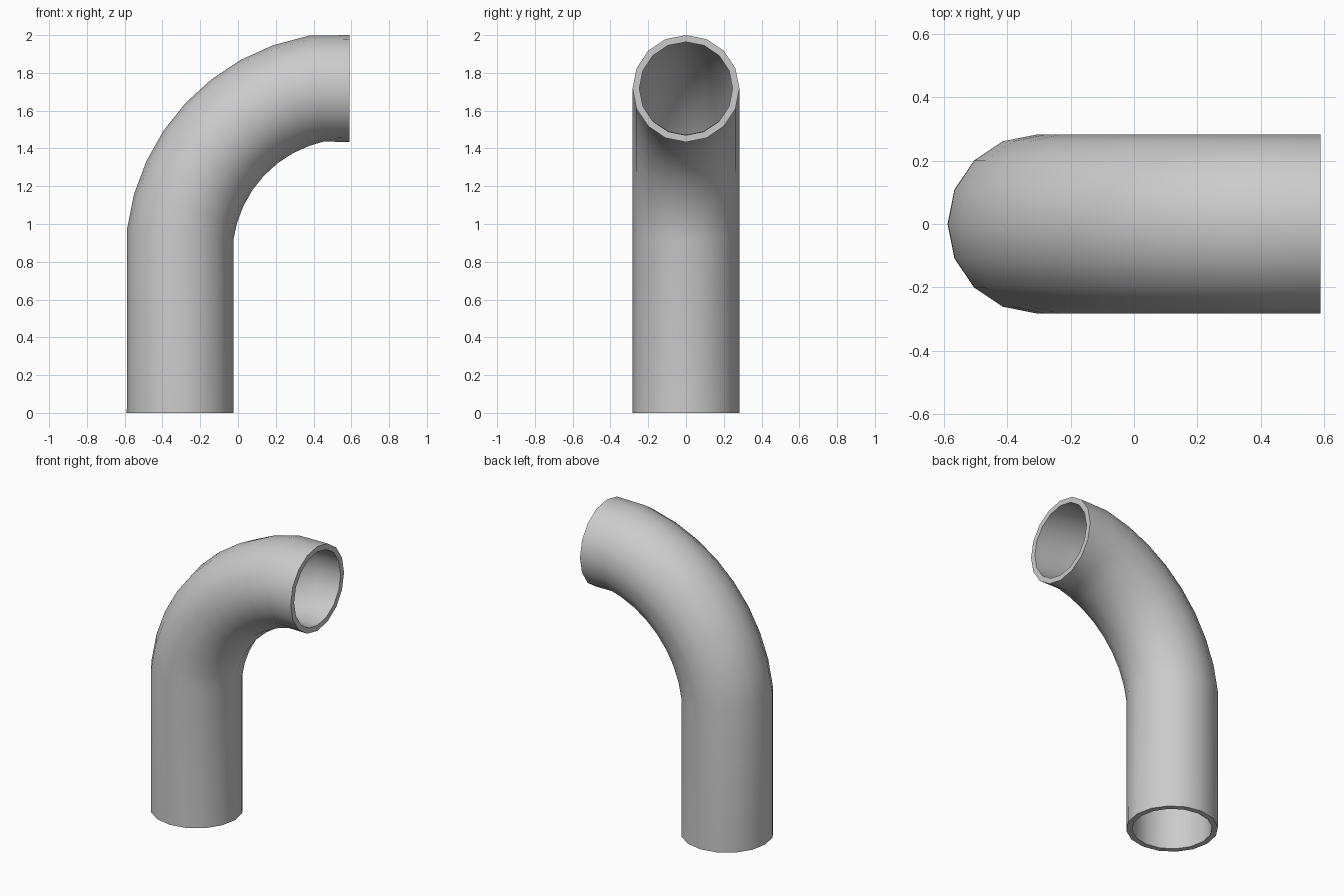
import bpy, bmesh
from math import sin, cos, pi, radians
from mathutils import Vector

if "Cube" in bpy.data.objects:
    bpy.data.objects.remove(bpy.data.objects["Cube"])

SIDES, STEPS = 16, 8
R_OUT, R_IN = 0.283, 0.247

# Centre line in the XZ plane: straight riser, shallow arc, short outlet
start, end = Vector((-0.306, 0, 0.943)), Vector((0.415, 0, 1.717))
span = end - start
along = span.normalized()
bulge = Vector((-along.z, 0, along.x))
half = radians(36)
R = span.length / (2 * sin(half))
mid = (start + end) / 2
path = [Vector((-0.306, 0, 0))]
for i in range(STEPS + 1):
    a = -half + 2 * half * i / STEPS
    path.append(mid + along * R * sin(a) + bulge * R * (cos(a) - cos(half)))
path.append(Vector((0.589, 0, 1.717)))


def tangent(i):
    t = Vector()
    if i > 0:
        t += (path[i] - path[i - 1]).normalized()
    if i < len(path) - 1:
        t += (path[i + 1] - path[i]).normalized()
    return t.normalized()


bm = bmesh.new()


def ring(i, r):
    t = tangent(i)
    side = Vector((-t.z, 0, t.x))
    return [bm.verts.new(path[i] + side * r * cos(2 * pi * k / SIDES)
                         + Vector((0, r * sin(2 * pi * k / SIDES), 0)))
            for k in range(SIDES)]


# Outer wall up, bore back down, closed by the two end rims
n = len(path)
rings = [ring(i, R_OUT) for i in range(n)] + [ring(i, R_IN) for i in reversed(range(n))]
for a, b in zip(rings, rings[1:] + rings[:1]):
    for k in range(SIDES):
        j = (k + 1) % SIDES
        bm.faces.new((a[k], a[j], b[j], b[k]))
bmesh.ops.recalc_face_normals(bm, faces=bm.faces)

mesh = bpy.data.meshes.new("bent_pipe")
bm.to_mesh(mesh)
bm.free()
pipe = bpy.data.objects.new("bent_pipe", mesh)
bpy.context.collection.objects.link(pipe)
bpy.context.view_layer.objects.active = pipe
pipe.select_set(True)
bpy.ops.object.shade_smooth_by_angle(angle=radians(40))
